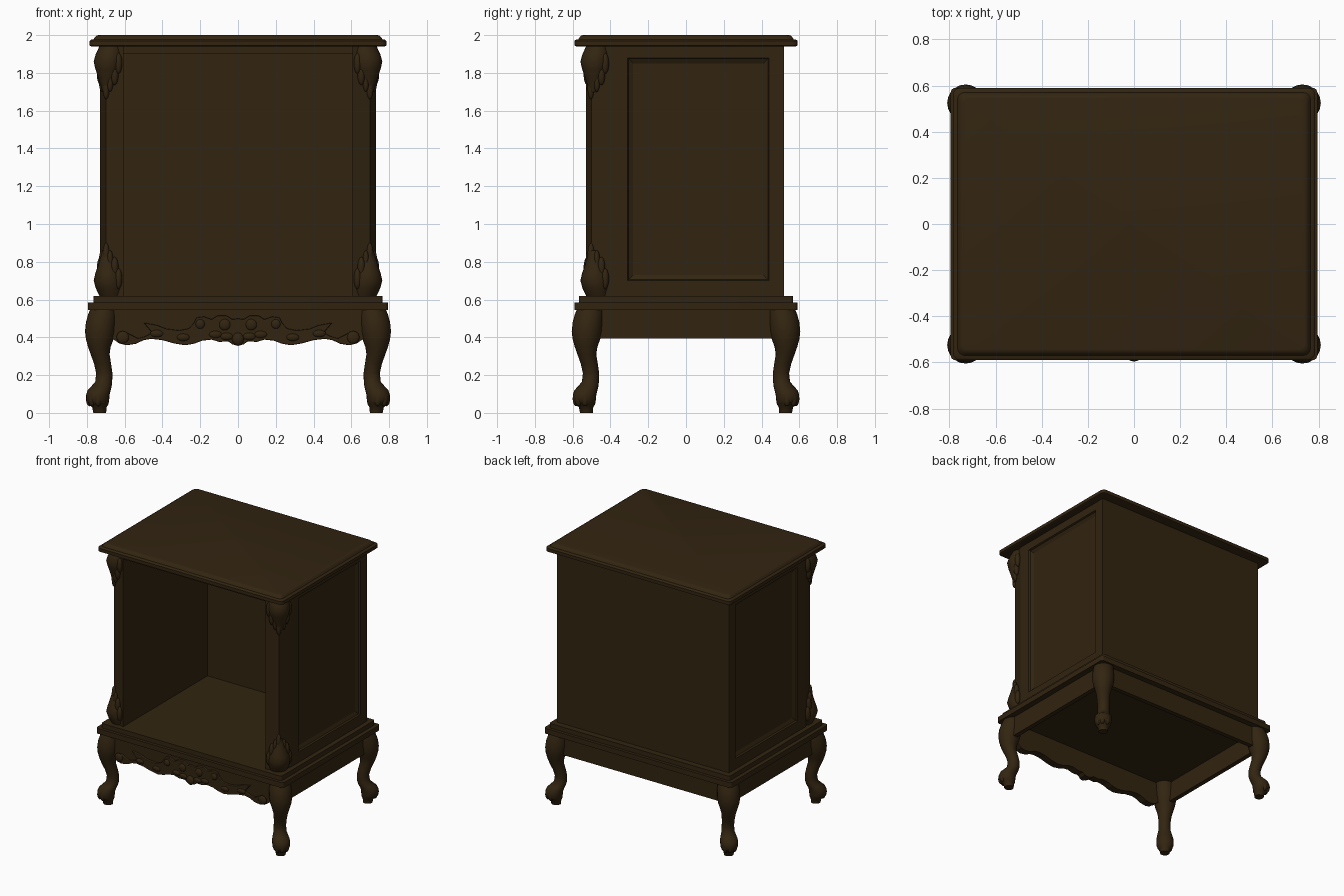
import bpy, bmesh, math
from mathutils import Vector

if "Cube" in bpy.data.objects:
    bpy.data.objects.remove(bpy.data.objects["Cube"])

wood = bpy.data.materials.new("dark_walnut")
wood.diffuse_color = (0.032, 0.0178, 0.0054, 1)
wood.use_nodes = True
wood.node_tree.nodes["Principled BSDF"].inputs["Base Color"].default_value = wood.diffuse_color


def finish(name, bm, smooth=False, bevel=0):
    bmesh.ops.recalc_face_normals(bm, faces=bm.faces)
    me = bpy.data.meshes.new(name)
    bm.to_mesh(me)
    bm.free()
    me.materials.append(wood)
    ob = bpy.data.objects.new(name, me)
    bpy.context.collection.objects.link(ob)
    if bevel:
        m = ob.modifiers.new("bevel", 'BEVEL')
        m.width, m.segments = bevel, 2
    if smooth:
        bpy.ops.object.select_all(action='DESELECT')
        ob.select_set(True)
        bpy.context.view_layer.objects.active = ob
        bpy.ops.object.shade_smooth_by_angle(angle=math.radians(40))
    return ob


def loft(name, rings, smooth=False, bevel=0):
    """Skin a list of equal-length point rings and cap both ends."""
    bm = bmesh.new()
    vs = [[bm.verts.new(p) for p in r] for r in rings]
    n = len(vs[0])
    for a, b in zip(vs, vs[1:]):
        for i in range(n):
            j = (i + 1) % n
            bm.faces.new((a[i], a[j], b[j], b[i]))
    bm.faces.new(vs[0])
    bm.faces.new(vs[-1])
    return finish(name, bm, smooth, bevel)


def box(name, x0, x1, y0, y1, z0, z1):
    r = [(x0, y0), (x1, y0), (x1, y1), (x0, y1)]
    return loft(name, [[(x, y, z) for x, y in r] for z in (z0, z1)])


def round_rect(hx, hy, r, z):
    pts = []
    for k, (sx, sy) in enumerate([(1, 1), (-1, 1), (-1, -1), (1, -1)]):
        for i in range(5):
            a = math.pi / 2 * (k + i / 4)
            pts.append((sx * (hx - r) + r * math.cos(a), sy * (hy - r) + r * math.sin(a), z))
    return pts


def ellipsoid(name, c, s):
    bm = bmesh.new()
    bmesh.ops.create_uvsphere(bm, u_segments=16, v_segments=10, radius=1)
    for v in bm.verts:
        v.co = Vector((c[0] + v.co.x * s[0], c[1] + v.co.y * s[1], c[2] + v.co.z * s[2]))
    return finish(name, bm, True)


def corner_loft(name, prof, sx, sy, n=20):
    """Round rings (z, diagonal position, radius) swept along a corner diagonal."""
    rings = []
    for z, c, w in prof:
        rings.append([(sx * (c + w * math.cos(t * math.tau / n)),
                       sy * (c - 0.205 + w * math.sin(t * math.tau / n)), z) for t in range(n)])
    return loft(name, rings, True)


# top slab with a stepped moulded edge
loft("top", [round_rect(hx, hx - 0.195, 0.03, z) for z, hx in
             [(1.94, 0.775), (1.945, 0.785), (1.97, 0.785), (1.976, 0.778), (1.978, 0.765),
              (1.99, 0.757), (1.997, 0.75), (2.0, 0.74)]], True)

# base mouldings, the upper one is the cabinet floor
loft("base_moulding", [round_rect(0.795, 0.59, 0.02, z) for z in (0.545, 0.585)], True)
loft("floor_moulding", [round_rect(0.765, 0.567, 0.015, z) for z in (0.585, 0.62)], True)

# carcass
box("back_panel", -0.73, 0.73, 0.495, 0.52, 0.62, 1.94)
box("ceiling", -0.605, 0.605, -0.52, 0.495, 1.90, 1.94)
for sx, side in ((1, "right"), (-1, "left")):
    # side wall with bevelled sunken panel
    rects = [(0.605, -0.40, 0.52, 0.62, 1.94), (0.73, -0.40, 0.52, 0.62, 1.94),
             (0.73, -0.31, 0.44, 0.70, 1.88), (0.718, -0.305, 0.435, 0.705, 1.875),
             (0.705, -0.28, 0.41, 0.73, 1.85)]
    loft("side_wall_" + side, [[(sx * x, a, p), (sx * x, b, p), (sx * x, b, q), (sx * x, a, q)]
                               for x, a, b, p, q in rects])
    # faceted front corner column
    col = [(0.605, -0.53), (0.70, -0.50), (0.73, -0.40), (0.605, -0.40)]
    loft("front_column_" + side, [[(sx * x, y, z) for x, y in col] for z in (0.62, 1.94)])
    # carved leaf ornaments at the head and foot of the column
    prof = [(1.94, 0.672, 0.062), (1.90, 0.68, 0.073), (1.86, 0.687, 0.077), (1.82, 0.687, 0.068),
            (1.78, 0.689, 0.052), (1.74, 0.692, 0.036), (1.70, 0.695, 0.022)]
    petals = [(0.698, 0.503, 1.72, 0.018, 0.06), (0.653, 0.522, 1.79, 0.02, 0.055),
              (0.727, 0.448, 1.79, 0.02, 0.055), (0.677, 0.515, 1.75, 0.016, 0.05),
              (0.72, 0.472, 1.75, 0.016, 0.05), (0.633, 0.528, 1.85, 0.02, 0.055),
              (0.733, 0.428, 1.85, 0.02, 0.055)]
    for part, flip in (("upper", False), ("lower", True)):
        fz = (lambda z: 2.56 - z) if flip else (lambda z: z)
        corner_loft(f"{part}_ornament_{side}", [(fz(z), c, w) for z, c, w in prof], sx, -1)
        for i, (x, y, z, r, h) in enumerate(petals):
            ellipsoid(f"{part}_leaf_{side}_{i}", (sx * x, -y, fz(z)), (r, r, h))
    # side apron
    box("side_apron_" + side, sx * 0.715, sx * 0.75, -0.50, 0.50, 0.395, 0.545)

box("back_apron", -0.70, 0.70, 0.51, 0.545, 0.395, 0.545)

# cabriole legs with ball feet
leg = [(0, 0.732, 0.034), (0.03, 0.734, 0.038), (0.045, 0.738, 0.052), (0.07, 0.743, 0.061),
       (0.095, 0.742, 0.062), (0.12, 0.735, 0.061), (0.14, 0.723, 0.054), (0.165, 0.711, 0.045),
       (0.21, 0.708, 0.043), (0.26, 0.717, 0.045), (0.31, 0.73, 0.05), (0.35, 0.734, 0.06),
       (0.39, 0.732, 0.073), (0.43, 0.73, 0.08), (0.48, 0.725, 0.08), (0.52, 0.718, 0.076),
       (0.55, 0.71, 0.072)]
for sx in (1, -1):
    for sy in (1, -1):
        name = ("back_" if sy > 0 else "front_") + "leg_" + ("right" if sx > 0 else "left")
        corner_loft(name, leg, sx, sy)
        # toes on the foot
        for i, (dx, dy) in enumerate([(0.045, 0.0), (0.033, 0.033), (0.0, 0.045)]):
            ellipsoid(f"{name}_toe_{i}", (sx * (0.74 + dx), sy * (0.535 + dy), 0.075),
                      (0.02, 0.02, 0.04))


def front_plate(name, half, y0, y1, bevel=0):
    """Mirror a right-half xz outline and extrude it in y."""
    out = half + [(-x, z) for x, z in reversed(half) if x > 0]
    return loft(name, [[(x, y, z) for x, z in out] for y in (y0, y1)], False, bevel)


# scalloped front apron, then the raised carving on it
scallop = [(0, 0.357), (0.03, 0.362), (0.05, 0.378), (0.10, 0.376), (0.14, 0.388), (0.19, 0.382),
           (0.23, 0.367), (0.28, 0.358), (0.34, 0.368), (0.40, 0.385), (0.46, 0.392), (0.50, 0.385),
           (0.54, 0.366), (0.59, 0.358), (0.63, 0.368), (0.66, 0.39)]
front_plate("front_apron", scallop + [(0.68, 0.40), (0.68, 0.545)], -0.555, -0.515)
crest = [(0.63, 0.41), (0.60, 0.43), (0.57, 0.415), (0.53, 0.395), (0.49, 0.405), (0.455, 0.425),
         (0.50, 0.478), (0.43, 0.465), (0.38, 0.445), (0.31, 0.437), (0.26, 0.447), (0.235, 0.475),
         (0.22, 0.505), (0.18, 0.51), (0.14, 0.495), (0.11, 0.515), (0.06, 0.515), (0.03, 0.495),
         (0, 0.50)]
front_plate("apron_carving", scallop[:-1] + crest, -0.575, -0.55, 0.005)
ellipsoid("apron_shell", (0, -0.572, 0.39), (0.032, 0.024, 0.035))
for s in (1, -1):
    for i, (x, z, r) in enumerate([(0.07, 0.467, 0.03), (0.61, 0.40, 0.033), (0.2, 0.47, 0.025)]):
        ellipsoid(f"apron_scroll_{'right' if s > 0 else 'left'}_{i}", (s * x, -0.573, z),
                  (r, 0.013, r))
    for i, (x, z) in enumerate([(0.06, 0.405), (0.12, 0.415), (0.29, 0.40), (0.43, 0.42)]):
        ellipsoid(f"apron_leaf_{'right' if s > 0 else 'left'}_{i}", (s * x, -0.571, z),
                  (0.035, 0.014, 0.02))
